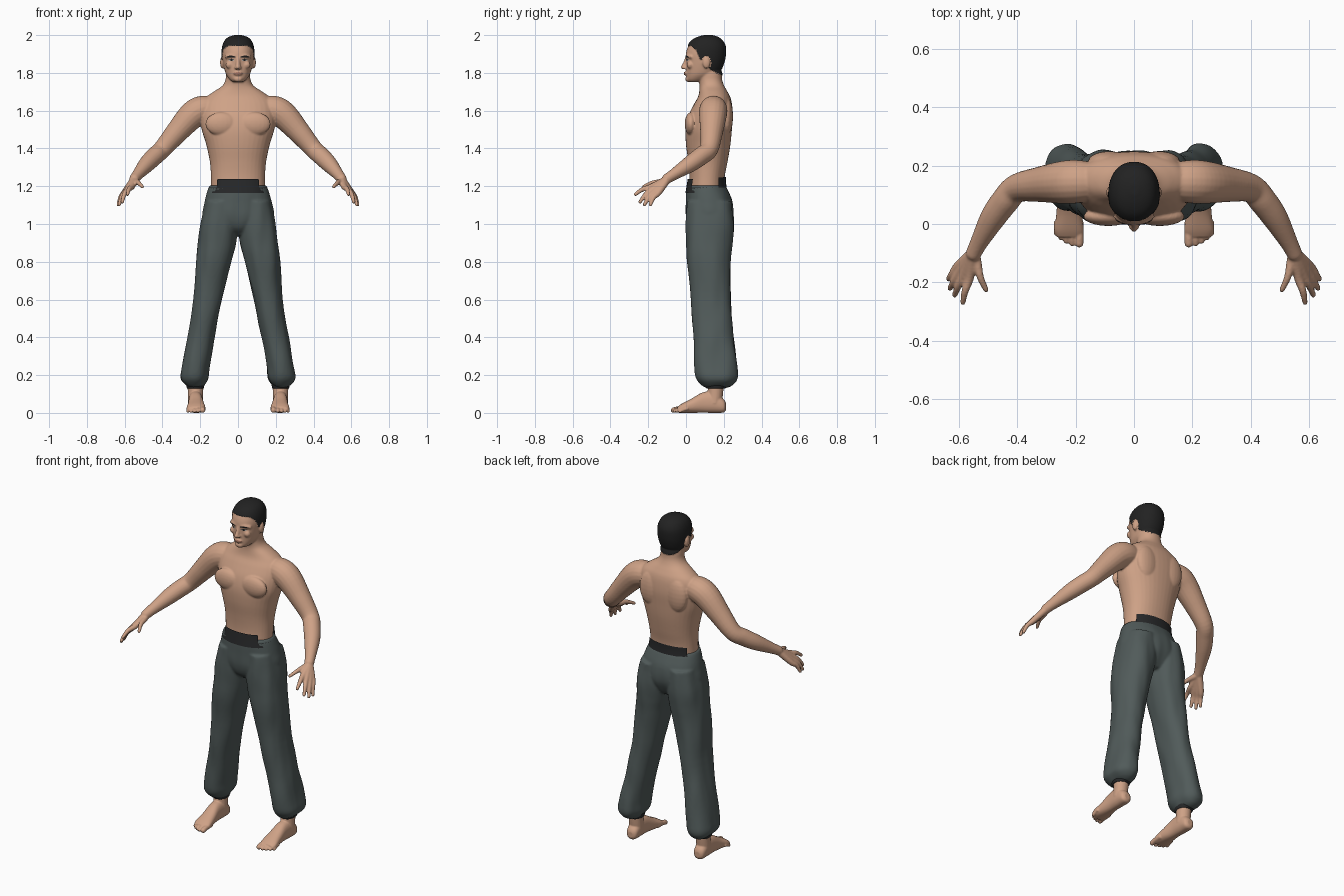
import bpy, bmesh, math
from mathutils import Vector, Matrix, noise
from mathutils.bvhtree import BVHTree

cube = bpy.data.objects.get("Cube")
if cube:
    bpy.data.objects.remove(cube)


def material(name, color):
    mat = bpy.data.materials.new(name)
    mat.use_nodes = True
    mat.diffuse_color = (*color, 1)
    bsdf = next(n for n in mat.node_tree.nodes if n.type == 'BSDF_PRINCIPLED')
    bsdf.inputs["Base Color"].default_value = (*color, 1)
    bsdf.inputs["Roughness"].default_value = 0.8
    return mat


SKIN = material("skin", (0.62, 0.36, 0.24))
HAIR = material("black hair", (0.016, 0.016, 0.016))
CLOTH = material("grey green cloth", (0.082, 0.104, 0.102))
BAND = material("dark elastic", (0.02, 0.021, 0.022))
LIPS = material("lips", (0.4, 0.19, 0.13))
EYES = material("eye white", (0.5, 0.45, 0.4))


def spline(rows, steps):
    """Catmull-Rom interpolation through rows of numbers."""
    rows = [Vector(r) for r in rows]
    out = []
    for i in range(len(rows) - 1):
        a, b, c, d = (rows[max(0, min(len(rows) - 1, i + k))] for k in (-1, 0, 1, 2))
        for k in range(steps):
            t = k / steps
            out.append(b + (c - a) * (t / 2) + (a * 2 - b * 5 + c * 4 - d) * (t * t / 2)
                       + (b * 3 - a - c * 3 + d) * (t ** 3 / 2))
    return out + [rows[-1]]


def skin_rings(bm, rings, power=2.0, segs=40, caps=True):
    """Bridge superellipse rings, each given as centre, u axis, v axis."""
    loops = []
    for c, u, v in rings:
        loop = []
        for k in range(segs):
            a = math.tau * k / segs
            ca, sa = math.cos(a), math.sin(a)
            p = (abs(ca) ** power + abs(sa) ** power) ** (-1 / power)
            loop.append(bm.verts.new(c + u * ca * p + v * sa * p))
        loops.append(loop)
    for a, b in zip(loops, loops[1:]):
        for k in range(segs):
            n = (k + 1) % segs
            bm.faces.new((a[k], a[n], b[n], b[k]))
    if caps:
        bm.faces.new(loops[0])
        bm.faces.new(loops[-1])


def column(bm, rows, power=2.2, caps=True):
    """Upright loft from rows of z, x centre, half width, front y, back y."""
    rings = [(Vector((x, (f + b) / 2, z)), Vector((w, 0, 0)), Vector((0, (b - f) / 2, 0)))
             for z, x, w, f, b in spline(rows, 5)]
    skin_rings(bm, rings, power, caps=caps)


def limb(bm, rows, side=1, segs=20):
    """Round tube from rows of x, y, z, radius, with a domed end."""
    rows = spline(rows, 5)
    pts = [Vector((r[0] * side, r[1], r[2])) for r in rows]
    rings = []
    for i, p in enumerate(pts):
        t = (pts[min(i + 1, len(pts) - 1)] - pts[max(i - 1, 0)]).normalized()
        u = t.orthogonal().normalized() if i == 0 else (u - t * u.dot(t)).normalized()
        rings.append((p, u * rows[i][3], t.cross(u) * rows[i][3]))
    skin_rings(bm, rings, segs=segs)
    blob(bm, pts[-1], [rows[-1][3]] * 3)


def blob(bm, centre, radii):
    m = Matrix.Translation(centre) @ Matrix.Diagonal((*radii, 1))
    bmesh.ops.create_uvsphere(bm, u_segments=20, v_segments=12, radius=1, matrix=m)


def make(name, bm, mats, voxel=0, smooth=4):
    """Turn a bmesh into an object, fusing its parts when a voxel size is given."""
    bmesh.ops.recalc_face_normals(bm, faces=bm.faces)
    me = bpy.data.meshes.new(name)
    bm.to_mesh(me)
    bm.free()
    ob = bpy.data.objects.new(name, me)
    bpy.context.collection.objects.link(ob)
    if voxel:
        fuse = ob.modifiers.new("fuse", 'REMESH')
        fuse.mode, fuse.voxel_size = 'VOXEL', voxel
        soft = ob.modifiers.new("soften", 'SMOOTH')
        soft.factor, soft.iterations = 0.5, smooth
        deps = bpy.context.evaluated_depsgraph_get()
        me = bpy.data.meshes.new_from_object(ob.evaluated_get(deps))
        ob.modifiers.clear()
        ob.data = me
    me.materials.clear()
    for m in mats:
        me.materials.append(m)
    me.shade_smooth()
    return ob


# Upper body: torso and neck, then head
bm = bmesh.new()
column(bm, [(z, 0, w, f, b) for z, w, f, b in (
    (1.16, .142, .015, .2), (1.25, .143, .018, .205), (1.33, .149, .012, .22),
    (1.42, .168, 0, .235), (1.5, .192, -.002, .243), (1.57, .2, .012, .248),
    (1.63, .195, .04, .244), (1.67, .17, .062, .235), (1.7, .13, .07, .22),
    (1.73, .085, .072, .203), (1.76, .067, .068, .192), (1.8, .063, .064, .187),
    (1.84, .055, .07, .17))])
column(bm, [(z, 0, w, f, b) for z, w, f, b in (
    (1.752, .028, .014, .08), (1.765, .044, .004, .11), (1.79, .062, .002, .155),
    (1.82, .072, .001, .184), (1.86, .08, .001, .2), (1.9, .083, -.001, .207),
    (1.94, .079, .011, .206), (1.97, .066, .033, .19), (1.987, .045, .065, .167),
    (1.996, .015, .1, .135))])

# Nose, mouth and chin
limb(bm, [(0, .006, 1.885, .009), (0, -.005, 1.85, .011), (0, -.014, 1.831, .013)])
blob(bm, (0, -.002, 1.797), (.024, .009, .011))
blob(bm, (0, .01, 1.768), (.024, .014, .016))

FINGERS = [((.562, -.18, 1.198), (.585, -.268, 1.157)), ((.58, -.172, 1.188), (.613, -.243, 1.117)),
           ((.593, -.16, 1.176), (.629, -.22, 1.102)), ((.602, -.145, 1.166), (.634, -.188, 1.102)),
           ((.538, -.125, 1.225), (.506, -.225, 1.197))]
for s in (1, -1):
    # Nostrils, brow, cheek, ear, chest and shoulder blade
    blob(bm, (s * .011, -.006, 1.827), (.009, .011, .008))
    limb(bm, [(.012, .004, 1.887, .008), (.04, .011, 1.89, .009), (.062, .026, 1.884, .009)], s)
    blob(bm, (s * .046, .022, 1.842), (.02, .018, .02))
    blob(bm, (s * .084, .108, 1.855), (.011, .02, .032))
    blob(bm, (s * .088, .026, 1.53), (.085, .033, .062))
    blob(bm, (s * .085, .215, 1.57), (.072, .034, .1))
    # Arm
    limb(bm, [(.12, .145, 1.61, .062), (.19, .145, 1.605, .074), (.245, .142, 1.573, .073),
              (.325, .135, 1.485, .06), (.4, .122, 1.397, .049), (.44, .08, 1.36, .048),
              (.482, .022, 1.318, .044), (.528, -.06, 1.265, .031), (.548, -.1, 1.24, .027)], s)
    # Palm, fingers and thumb
    for base, tip in FINGERS:
        b, t = Vector(base), Vector(tip)
        mid = b.lerp(t, .5) + Vector((.004, -.005, .006))
        limb(bm, [(.55, -.1, 1.236, .021), (*b, .0165), (*mid, .0125), (*t, .0095)], s, 14)
body = make("upper_body", bm, [SKIN, HAIR], voxel=.005)

# Short hair: coloured above a hairline and lifted off the scalp
HAIRLINE = [(-.1, 1.946), (.03, 1.942), (.055, 1.92), (.075, 1.872), (.1, 1.865),
            (.122, 1.825), (.15, 1.805), (.19, 1.785), (.3, 1.785)]


def is_hair(p):
    if p.z < 1.78:
        return False
    ear = ((p.y - .108) / .023) ** 2 + ((p.z - 1.855) / .035) ** 2 < 1
    if ear and abs(p.x) > .07:
        return False
    for (y0, z0), (y1, z1) in zip(HAIRLINE, HAIRLINE[1:]):
        if y0 <= p.y < y1:
            return p.z > z0 + (z1 - z0) * (p.y - y0) / (y1 - y0)
    return False


me = body.data
for f in me.polygons:
    f.material_index = int(is_hair(f.center))
lift = [(v, v.normal.copy()) for v in me.vertices if is_hair(v.co)]
for v, n in lift:
    v.co += n * .005

# Painted face details, laid onto the skin as thin strips
bm = bmesh.new()
bm.from_mesh(me)
face_tree = BVHTree.FromBMesh(bm)
bm.free()


def strip(name, mat, x0, x1, z, half, bend=0, gap=.0015, pinch=.5):
    bm = bmesh.new()
    rows, n = [], 12
    for i in range(n + 1):
        t = i / n * 2 - 1
        h = half * max(.08, 1 - t * t) ** pinch
        x, zc = x0 + (x1 - x0) * i / n, z + bend * (1 - t * t)
        row = []
        for k in (-1, -.33, .33, 1):
            hit = face_tree.ray_cast(Vector((x, -1, zc + k * h)), Vector((0, 1, 0)))[0]
            row.append(bm.verts.new(hit - Vector((0, gap, 0))))
        rows.append(row)
    for a, b in zip(rows, rows[1:]):
        for k in range(3):
            bm.faces.new((a[k], a[k + 1], b[k + 1], b[k]))
    make(name, bm, [mat])


for s, label in ((1, "left"), (-1, "right")):
    strip(label + "_eyebrow", HAIR, s * .014, s * .062, 1.884, .0045, .003)
    strip(label + "_eye", EYES, s * .02, s * .049, 1.867, .005)
    strip(label + "_iris", HAIR, s * .029, s * .04, 1.867, .005, gap=.0025)
    strip(label + "_eyelid", HAIR, s * .018, s * .052, 1.87, .002, .003, gap=.003)
strip("mouth", LIPS, -.025, .025, 1.797, .007)

# Loose trousers: hips and legs, creased by stretched noise
bm = bmesh.new()
column(bm, [(1.205, 0, .15, .005, .207), (1.18, 0, .16, 0, .222), (1.12, 0, .176, -.001, .245),
            (1.04, 0, .188, 0, .248), (.98, 0, .13, .02, .225), (.94, 0, .05, .06, .2)])
for s in (1, -1):
    column(bm, [(z, s * (i + o) / 2, (o - i) / 2, f, b) for z, i, o, f, b in (
        (1.12, .008, .172, .005, .245), (1, .003, .201, -.001, .254), (.9, .012, .214, .002, .246),
        (.8, .035, .224, .006, .238), (.6, .084, .236, .026, .237), (.4, .124, .269, .04, .252),
        (.25, .15, .298, .046, .27), (.185, .158, .306, .054, .273), (.15, .178, .284, .08, .25),
        (.135, .195, .258, .105, .218))])
trousers = make("trousers", bm, [CLOTH], voxel=.007)
for v, n in [(v, v.normal.copy()) for v in trousers.data.vertices]:
    p = v.co
    fold = noise.noise(Vector((p.x * 16, p.y * 16, p.z * 5)))
    v.co += n * fold * .006 * min(1, max(0, (1.2 - p.z) * 8))

# Waistband, open at both sides
bm = bmesh.new()
column(bm, [(1.165, 0, .162, -.003, .222), (1.2, 0, .154, .003, .213), (1.238, 0, .15, .009, .211)],
       caps=False)
for v in bm.verts:
    if v.co.z > 1.2:
        v.co.z += max(0, v.co.y - .1) * .1
gaps = [f for f in bm.faces if f.calc_center_median().z > 1.19
        and abs(f.calc_center_median().x) > .115 and .02 < f.calc_center_median().y < .165]
bmesh.ops.delete(bm, geom=gaps, context='FACES')
make("waistband", bm, [BAND])

for s, label in ((1, "left"), (-1, "right")):
    # Ankle cuff
    bm = bmesh.new()
    column(bm, [(.155, s * .226, .05, .1, .22), (.14, s * .226, .047, .104, .214),
                (.13, s * .226, .044, .108, .208)])
    make(label + "_cuff", bm, [BAND])
    # Bare foot with five toes
    bm = bmesh.new()
    foot = spline([(.212, .225, .016, .034, .018), (.198, .225, .033, .038, .036),
                   (.15, .225, .038, .056, .056), (.09, .224, .038, .055, .054),
                   (.03, .222, .044, .038, .038), (-.02, .222, .05, .025, .025),
                   (-.045, .22, .044, .017, .016)], 5)
    skin_rings(bm, [(Vector((s * x, y, z)), Vector((w, 0, 0)), Vector((0, 0, h)))
                    for y, x, w, z, h in foot], 2.3)
    limb(bm, [(.225, .15, .05, .04), (.225, .156, .11, .041), (.225, .16, .2, .045)], s)
    for x, tip, r in ((.187, -.066, .0145), (.211, -.066, .0105), (.231, -.058, .01),
                      (.249, -.047, .0095), (.265, -.032, .009)):
        limb(bm, [(x, .01, .022, r), (x, tip + .025, .02, r), (x, tip, r, r)], s, 14)
    make(label + "_foot", bm, [SKIN], voxel=.004, smooth=3)
